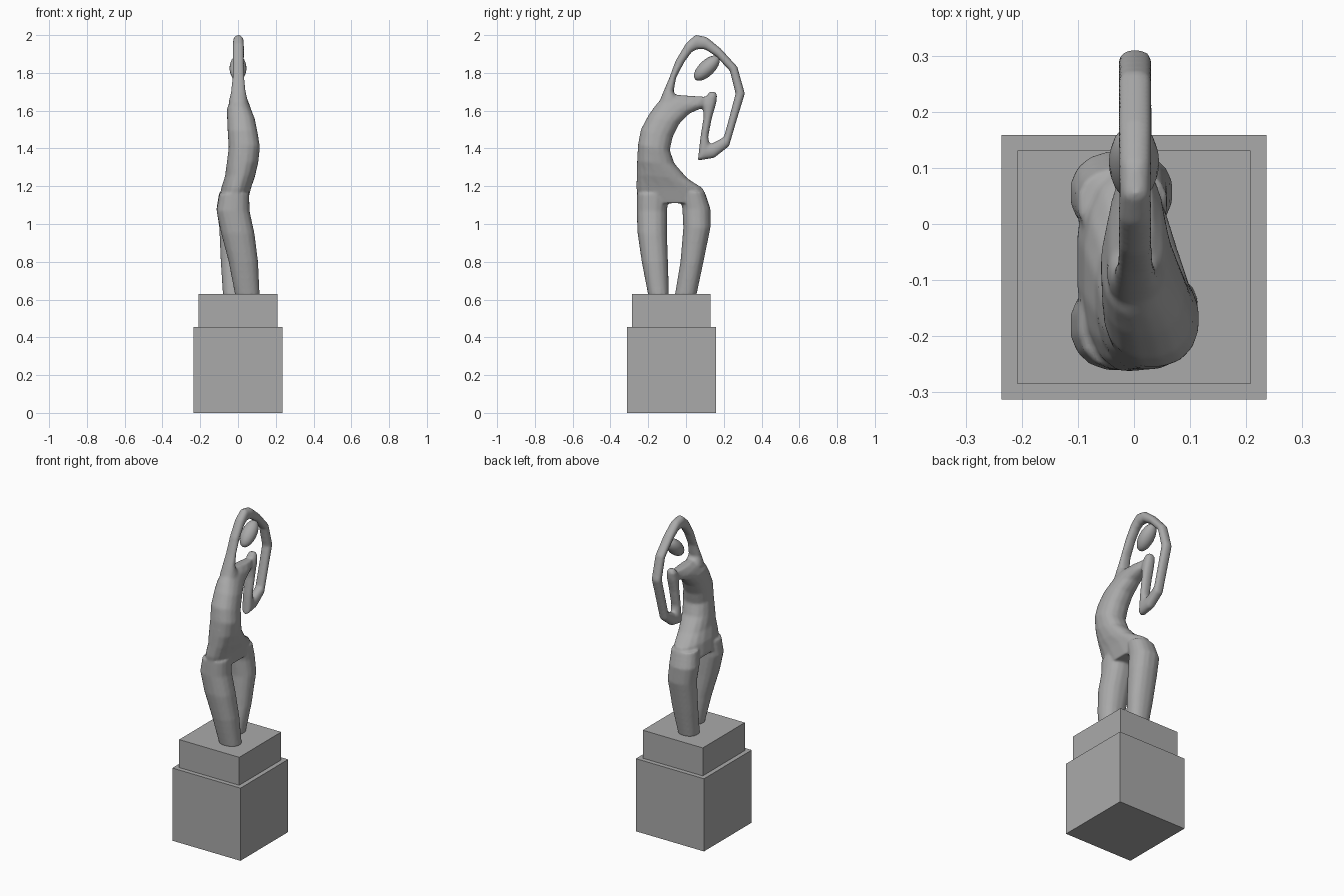
import bpy
import bmesh
from math import cos, sin, tau, radians
from mathutils import Vector, Matrix

default_cube = bpy.data.objects.get("Cube")
if default_cube:
    bpy.data.objects.remove(default_cube)

# One plain stone colour for everything
stone = bpy.data.materials.new("grey stone")
stone.use_nodes = True
stone.diffuse_color = (0.4, 0.4, 0.4, 1)
stone.node_tree.nodes["Principled BSDF"].inputs["Base Color"].default_value = stone.diffuse_color


def make_object(name, bm):
    """Turn a bmesh into a named stone object."""
    bmesh.ops.recalc_face_normals(bm, faces=bm.faces)
    mesh = bpy.data.meshes.new(name)
    bm.to_mesh(mesh)
    bm.free()
    mesh.materials.append(stone)
    obj = bpy.data.objects.new(name, mesh)
    bpy.context.collection.objects.link(obj)
    return obj


def block(name, width, bottom, top, y):
    """Square plinth block."""
    bm = bmesh.new()
    bmesh.ops.create_cube(bm, size=1)
    bmesh.ops.scale(bm, verts=bm.verts, vec=(width, width, top - bottom))
    bmesh.ops.translate(bm, verts=bm.verts, vec=(0, y, (bottom + top) / 2))
    return make_object(name, bm)


def loft(bm, sections, sides=16, square=0.88):
    """Skin rounded rings; each spans two side-profile points and an x range."""
    def rounded(value):
        return abs(value) ** square * (1 if value > 0 else -1)

    rings = []
    for y1, z1, y2, z2, x1, x2 in sections:
        start, end = Vector((0, y1, z1)), Vector((0, y2, z2))
        middle, reach = (start + end) / 2, (end - start) / 2
        middle.x, depth = (x1 + x2) / 2, (x2 - x1) / 2
        ring = []
        for i in range(sides):
            angle = tau * (i + 0.5) / sides
            offset = reach * rounded(cos(angle))
            offset.x = depth * rounded(sin(angle))
            ring.append(bm.verts.new(middle + offset))
        rings.append(ring)
    for lower, upper in zip(rings, rings[1:]):
        for i in range(sides):
            j = (i + 1) % sides
            bm.faces.new((lower[i], lower[j], upper[j], upper[i]))
    bm.faces.new(rings[0])
    bm.faces.new(rings[-1])


# Stepped plinth
block("plinth_base", 0.472, 0, 0.455, -0.077)
block("plinth_step", 0.416, 0.455, 0.63, -0.077)

# Torso, from the hips up to the shoulder line
torso = [
    (-.25, 1.11, .12, 1.11, -.105, .05),
    (-.265, 1.19, .09, 1.19, -.09, .07),
    (-.262, 1.26, .01, 1.24, -.07, .09),
    (-.26, 1.33, -.06, 1.32, -.06, .108),
    (-.255, 1.42, -.085, 1.39, -.05, .117),
    (-.24, 1.5, -.07, 1.46, -.055, .105),
    (-.2, 1.575, -.035, 1.53, -.058, .09),
    (-.165, 1.625, .02, 1.585, -.06, .07),
    (-.125, 1.67, .1, 1.62, -.045, .055),
    (-.08, 1.685, .14, 1.67, -.02, .03),
]

# Two legs, leaning sideways as they rise
rear_leg = [
    (-.2, .62, -.09, .62, -.015, .115),
    (-.235, .8, -.095, .8, -.05, .107),
    (-.257, .95, -.1, .95, -.09, .088),
    (-.262, 1.07, -.1, 1.07, -.115, .062),
    (-.26, 1.16, -.09, 1.16, -.1, .06),
]
fore_leg = [
    (-.06, .62, .055, .62, -.08, .04),
    (-.03, .8, .093, .8, -.092, .06),
    (-.015, .98, .13, .98, -.1, .07),
    (-.02, 1.08, .13, 1.08, -.115, .06),
    (-.03, 1.17, .1, 1.17, -.1, .06),
]

# Arms form one loop: outer point, inner point, half thickness
arm_loop = [
    (-.145, 1.64, -.03, 1.65, .05),
    (-.12, 1.7, -.066, 1.7, .037),
    (-.09, 1.77, -.052, 1.775, .03),
    (-.055, 1.865, -.01, 1.855, .028),
    (0, 1.957, .03, 1.91, .028),
    (.05, 2.002, .06, 1.925, .026),
    (.11, 1.99, .1, 1.925, .027),
    (.185, 1.928, .162, 1.885, .028),
    (.272, 1.832, .232, 1.81, .028),
    (.312, 1.69, .262, 1.69, .028),
    (.27, 1.555, .225, 1.55, .028),
    (.228, 1.412, .2, 1.46, .028),
    (.15, 1.35, .135, 1.425, .028),
    (.062, 1.335, .125, 1.425, .028),
    (.075, 1.45, .117, 1.46, .028),
    (.092, 1.56, .137, 1.56, .03),
    (.09, 1.63, .16, 1.64, .032),
    (.11, 1.68, .165, 1.68, .028),
    (.125, 1.7, .155, 1.7, .015),
]

# Fuse body parts into one smooth carved figure
bm = bmesh.new()
for part in (torso, rear_leg, fore_leg):
    loft(bm, part)
loft(bm, [(*edge, -half, half + .004) for *edge, half in arm_loop])
figure = make_object("figure", bm)
fuse = figure.modifiers.new("fuse", "REMESH")
fuse.mode = "VOXEL"
fuse.voxel_size = 0.008
fuse.use_smooth_shade = True
soften = figure.modifiers.new("soften", "SMOOTH")
soften.factor = 0.5
soften.iterations = 4

# Tilted egg-shaped head framed by the arms
bm = bmesh.new()
bmesh.ops.create_uvsphere(bm, u_segments=16, v_segments=10, radius=1)
tilt = Matrix.Rotation(radians(-46), 4, "X")
place = Matrix.Translation((0, .11, 1.825))
bmesh.ops.transform(bm, verts=bm.verts, matrix=place @ tilt @ Matrix.Diagonal((.045, .042, .086, 1)))
for face in bm.faces:
    face.smooth = True
make_object("head", bm)
